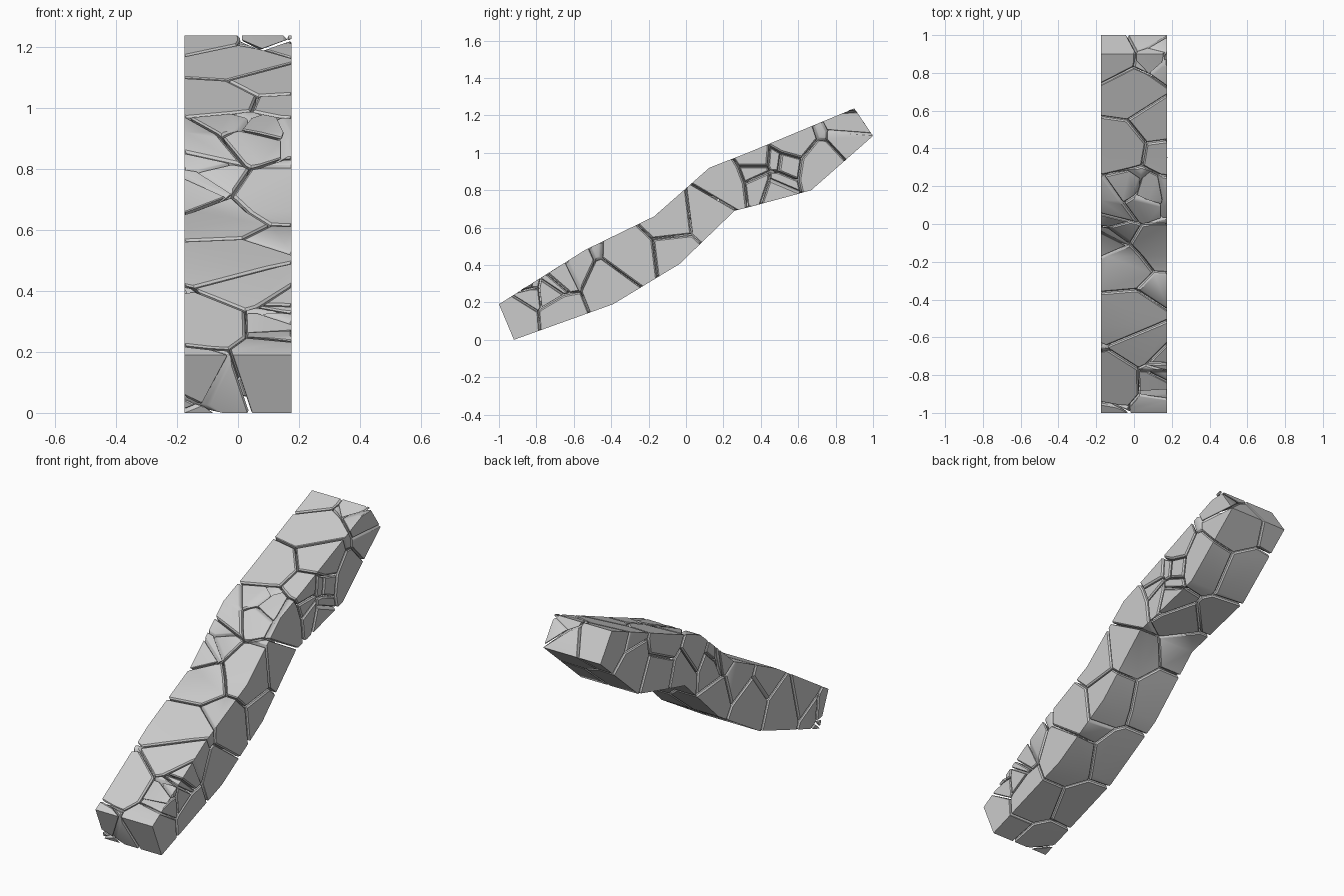
import bpy, bmesh, random
from mathutils import Vector

if "Cube" in bpy.data.objects:
    bpy.data.objects.remove(bpy.data.objects["Cube"])

random.seed(4)
HALF, GAP, BEVEL = 0.175, 0.004, 0.007

# Side profile (y, z) of the winding slab
UPPER = [(-1, .19), (-.54, .48), (-.17, .66), (.125, .92), (.33, 1.0), (.69, 1.15), (.9, 1.237)]
LOWER = [(-.92, 0), (-.39, .19), (-.035, .405), (.26, .69), (.36, .715), (.67, .8), (1, 1.09)]


def height(line, y):
    y = min(max(y, line[0][0]), line[-1][0])
    for (y0, z0), (y1, z1) in zip(line, line[1:]):
        if y <= y1:
            return z0 + (z1 - z0) * (y - y0) / (y1 - y0)


# Crack cell centres: x, y, and height as a fraction of the slab thickness
BIG = [(0, .72, .8), (-.12, .92, .75), (.08, .9, .4), (-.05, .42, .8), (.13, .54, .85),
       (-.1, .14, .7), (.12, .22, .6), (-.05, -.18, .75), (.12, -.08, .72), (.11, -.27, .5),
       (-.02, -.47, .8), (.07, -.64, .85), (-.08, -.8, .75), (.12, -.9, .5), (-.1, -.9, .2),
       (.12, -.68, .2), (.12, -.4, .2), (.12, -.06, .2), (.12, .12, .3), (.12, .7, .25),
       (-.12, -.6, .25), (-.1, -.3, .2), (-.1, 0, .2), (-.1, .25, .2), (-.1, .5, .2),
       (-.08, .72, .25), (.02, .4, .1)]
# Clusters of small chips: x, y, height fraction, spread, count
CHIPS = [(.16, -.76, .85, .07, 6), (.16, .47, .45, .09, 7), (.03, .17, .97, .05, 4),
         (-.16, -.03, .95, .06, 5), (-.15, -.93, .12, .05, 3), (.16, .88, .97, .03, 3)]


def point(x, y, t):
    lo, hi = height(LOWER, y), height(UPPER, y)
    return Vector((x, y, lo + (hi - lo) * t))


seeds = [point(*s) for s in BIG]
for x, y, t, spread, count in CHIPS:
    c = point(x, y, t)
    for i in range(count):
        seeds.append(c + Vector((random.uniform(-.02, .01) * (1 if x > 0 else -1),
                                 random.uniform(-spread, spread),
                                 random.uniform(-spread, spread) * .8)))


def slab():
    """Whole slab as a closed strip of quads."""
    bm = bmesh.new()
    rings = []
    for u, l in zip(UPPER, LOWER):
        rings.append([bm.verts.new(p) for p in ((-HALF, *l), (HALF, *l), (HALF, *u), (-HALF, *u))])
    for a, b in zip(rings, rings[1:]):
        for i in range(4):
            j = (i + 1) % 4
            bm.faces.new((a[i], a[j], b[j], b[i]))
    bm.faces.new(rings[0][::-1])
    bm.faces.new(rings[-1])
    bmesh.ops.recalc_face_normals(bm, faces=bm.faces)
    return bm


def chunk(i):
    """Cut the slab down to the cell around one seed."""
    s, bm = seeds[i], slab()
    for o in sorted((p for k, p in enumerate(seeds) if k != i), key=lambda p: (p - s).length):
        if not bm.verts:
            break
        d = o - s
        if d.length / 2 > max((v.co - s).length for v in bm.verts) + GAP:
            break
        n = d.normalized()
        bmesh.ops.bisect_plane(bm, geom=bm.verts[:] + bm.edges[:] + bm.faces[:], dist=1e-5,
                               plane_co=(s + o) / 2 - n * GAP, plane_no=n, clear_outer=True)
        rim = [e for e in bm.edges if e.is_boundary]
        if rim:
            for f in bmesh.ops.edgenet_fill(bm, edges=rim)['faces']:
                f.material_index = 1
    if len(bm.faces) < 4:
        bm.free()
        return None
    bmesh.ops.remove_doubles(bm, verts=bm.verts, dist=.001)
    bmesh.ops.dissolve_limit(bm, angle_limit=.01, verts=bm.verts, edges=bm.edges, delimit={'MATERIAL'})
    bmesh.ops.recalc_face_normals(bm, faces=bm.faces)
    # Chamfer the rims where the cracks meet the outer surface
    rims = [e for e in bm.edges if len(e.link_faces) == 2
            and e.link_faces[0].material_index != e.link_faces[1].material_index]
    bmesh.ops.bevel(bm, geom=rims, offset=BEVEL, segments=1, profile=.5,
                    affect='EDGES', clamp_overlap=True)
    for f in bm.faces:
        f.material_index = 0
    return bm


# Rock chunks
for i in range(len(seeds)):
    bm = chunk(i)
    if bm is None:
        continue
    me = bpy.data.meshes.new("rock_chunk")
    bm.to_mesh(me)
    bm.free()
    ob = bpy.data.objects.new("rock_chunk_%02d" % i, me)
    bpy.context.collection.objects.link(ob)
    ob.select_set(True)
    bpy.context.view_layer.objects.active = ob
bpy.ops.object.shade_smooth_by_angle(angle=.6)
